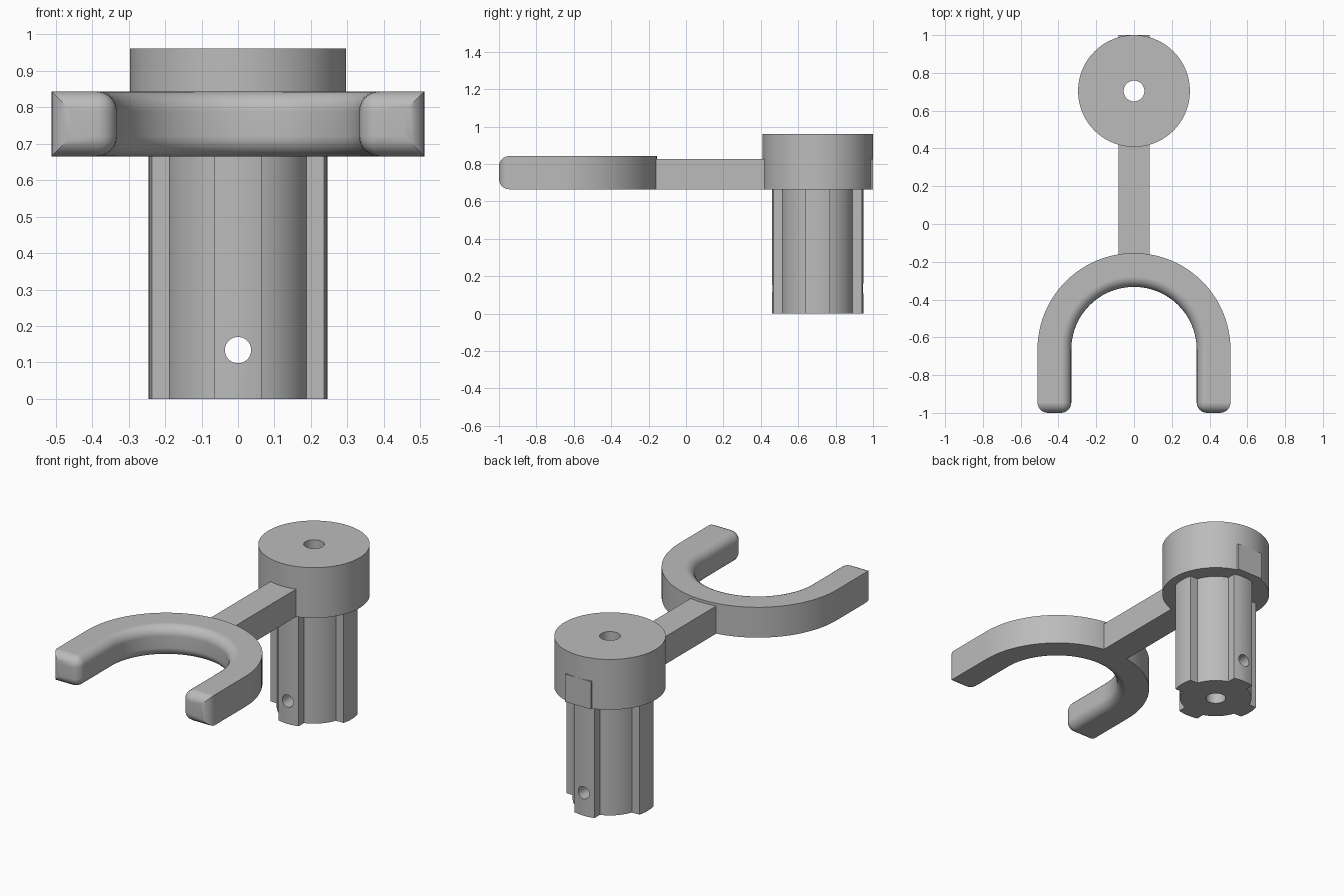
import bpy, bmesh, math

if "Cube" in bpy.data.objects:
    bpy.data.objects.remove(bpy.data.objects["Cube"])

HUB_Y, ARM_Z = 0.704, 0.665

grey = bpy.data.materials.new("grey plastic")
grey.diffuse_color = (0.5, 0.5, 0.5, 1)
grey.use_nodes = True
grey.node_tree.nodes["Principled BSDF"].inputs["Base Color"].default_value = grey.diffuse_color


def prism(name, outline, z0, z1):
    """Extrude a flat outline upward; return its object."""
    bm = bmesh.new()
    face = bm.faces.new([bm.verts.new((x, y, z0)) for x, y in outline])
    top = bmesh.ops.extrude_face_region(bm, geom=[face])["geom"]
    bmesh.ops.translate(bm, vec=(0, 0, z1 - z0),
                        verts=[v for v in top if isinstance(v, bmesh.types.BMVert)])
    bmesh.ops.recalc_face_normals(bm, faces=bm.faces)
    mesh = bpy.data.meshes.new(name)
    bm.to_mesh(mesh)
    bm.free()
    obj = bpy.data.objects.new(name, mesh)
    bpy.context.collection.objects.link(obj)
    mesh.materials.append(grey)
    return obj


def arc(cy, r, a0, a1, n):
    """Points on an arc about (0, cy), angles in radians, both ends included."""
    return [(r * math.cos(a0 + (a1 - a0) * i / n), cy + r * math.sin(a0 + (a1 - a0) * i / n))
            for i in range(n + 1)]


def box(name, x, y0, y1, z0, z1):
    return prism(name, [(-x, y0), (x, y0), (x, y1), (-x, y1)], z0, z1)


def activate(obj):
    bpy.ops.object.select_all(action='DESELECT')
    obj.select_set(True)
    bpy.context.view_layer.objects.active = obj


def cut(obj, cutter):
    mod = obj.modifiers.new("hole", 'BOOLEAN')
    mod.operation, mod.object, mod.solver = 'DIFFERENCE', cutter, 'EXACT'
    activate(obj)
    bpy.ops.object.modifier_apply(modifier=mod.name)


def circle(cy, r, n=64):
    return arc(cy, r, 0, 2 * math.pi, n)[:-1]


# Hub
hub = prism("hub", circle(HUB_Y, 0.296, 96), ARM_Z, 0.96)

# Splined shaft: four ridges of half width 0.065 on a round core
ROOT, RIDGE, HALF = 0.198, 0.245, 0.065
a_out, a_in = math.asin(HALF / RIDGE), math.asin(HALF / ROOT)
outline = []
for k in range(4):
    a = k * math.pi / 2
    outline += arc(HUB_Y, RIDGE, a - a_out, a + a_out, 6)
    outline += arc(HUB_Y, ROOT, a + a_in, a + math.pi / 2 - a_in, 10)
shaft = prism("splined_shaft", outline, 0, ARM_Z)

# Bore through hub and shaft, cross pin hole through the shaft
bore = prism("bore_cutter", circle(HUB_Y, 0.055, 40), -0.1, 1.1)
pin = prism("pin_hole_cutter", circle(0, 0.036, 40), -0.4, 0.4)
pin.rotation_euler.x = math.pi / 2
pin.location = (0, HUB_Y, 0.134)
bpy.context.view_layer.update()
cut(hub, bore)
cut(shaft, bore)
cut(shaft, pin)
for helper in (bore, pin):
    helper.hide_render = True
    helper.hide_set(True)

# Arm, and its flat end showing at the back of the hub
arm = box("arm", 0.083, -0.165, 0.43, ARM_Z, 0.827)
arm_end = box("arm_end", 0.083, 0.93, 1.0, ARM_Z, 0.827)

# Fork: U shape with rounded inner edges and tips
FORK_Y, R_OUT, R_IN = -0.665, 0.511, 0.332
outline = [(R_OUT, -1)] + arc(FORK_Y, R_OUT, 0, math.pi, 48) + [(-R_OUT, -1), (-R_IN, -1)]
outline += arc(FORK_Y, R_IN, math.pi, 0, 48) + [(R_IN, -1)]
fork = prism("fork", outline, ARM_Z, 0.843)


def on_inner(v):
    x, y = v.co.x, v.co.y
    r = abs(x) if y < FORK_Y else math.hypot(x, y - FORK_Y)
    return abs(r - R_IN) < 0.001


bm = bmesh.new()
bm.from_mesh(fork.data)
edges = []
for e in bm.edges:
    a, b = e.verts
    tip = a.co.y < -0.999 and b.co.y < -0.999
    flat = abs(a.co.z - b.co.z) < 0.001
    if tip or (flat and on_inner(a) and on_inner(b)):
        edges.append(e)
bmesh.ops.bevel(bm, geom=edges, offset=0.055, offset_type='OFFSET', segments=6,
                profile=0.5, affect='EDGES', clamp_overlap=False)
bm.to_mesh(fork.data)
bm.free()

# Smooth curved walls, keep corners crisp
for obj in (hub, shaft, fork):
    activate(obj)
    bpy.ops.object.shade_smooth_by_angle(angle=math.radians(30))
    mod = obj.modifiers.new("flat_face_normals", 'WEIGHTED_NORMAL')
    mod.keep_sharp = True
